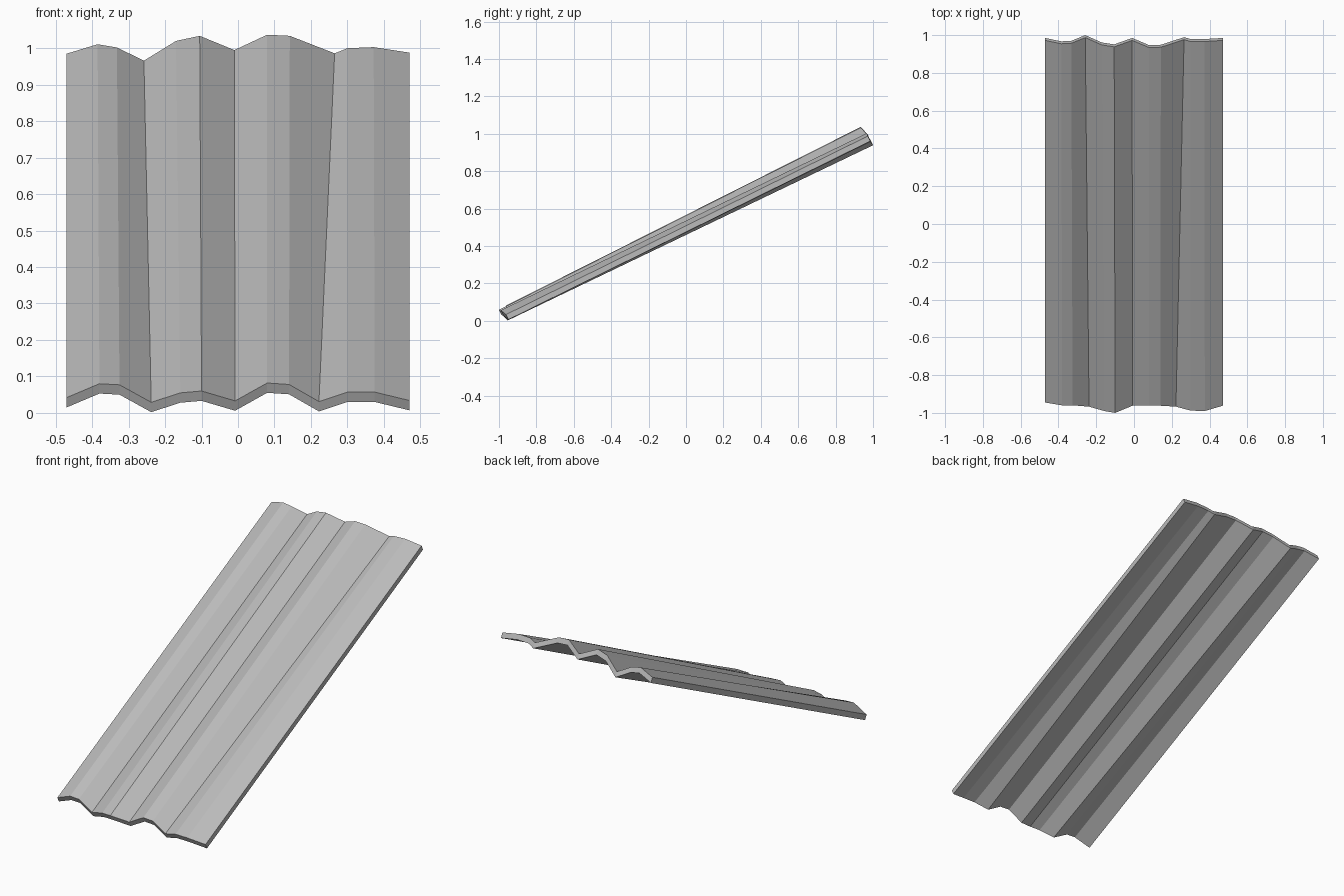
import bpy
import bmesh
from mathutils import Vector

cube = bpy.data.objects.get("Cube")
if cube:
    bpy.data.objects.remove(cube)

# Plain grey sheet material
grey = bpy.data.materials.new("sheet_grey")
grey.use_nodes = True
colour = (0.5, 0.5, 0.5, 1)
grey.diffuse_color = colour
grey.node_tree.nodes["Principled BSDF"].inputs["Base Color"].default_value = colour

# Upper surface along the low front edge and the raised back edge
front_edge = [(-.47, -.945, .042), (-.38, -.96, .08), (-.325, -.96, .077),
              (-.238, -.967, .029), (-.158, -.99, .055), (-.1, -1, .06),
              (-.008, -.962, .033), (.08, -.962, .082), (.14, -.962, .078),
              (.222, -.967, .031), (.3, -.988, .057), (.375, -.99, .057),
              (.47, -.962, .034)]
back_edge = [(-.47, .972, .985), (-.385, .954, 1.011), (-.332, .957, 1.002),
             (-.258, .987, .966), (-.17, .948, 1.02), (-.105, .938, 1.034),
             (-.01, .972, .995), (.08, .934, 1.037), (.142, .936, 1.034),
             (.265, .976, .986), (.3, .966, 1), (.372, .966, 1.003),
             (.47, .972, .988)]
thickness = Vector((0, .013, -.027))


def add_row(bm, points, offset):
    return [bm.verts.new(Vector(p) + offset) for p in points]


def bridge(bm, a, b):
    for i in range(len(a) - 1):
        bm.faces.new((a[i], a[i + 1], b[i + 1], b[i]))


# Corrugated sheet: loft both skins, then close the rim
bm = bmesh.new()
top_front = add_row(bm, front_edge, Vector())
top_back = add_row(bm, back_edge, Vector())
low_front = add_row(bm, front_edge, thickness)
low_back = add_row(bm, back_edge, thickness)
bridge(bm, top_front, top_back)
bridge(bm, low_back, low_front)
bridge(bm, low_front, top_front)
bridge(bm, top_back, low_back)
for i in (0, -1):
    bm.faces.new((top_front[i], top_back[i], low_back[i], low_front[i]))
bmesh.ops.recalc_face_normals(bm, faces=bm.faces)

mesh = bpy.data.meshes.new("corrugated_sheet")
bm.to_mesh(mesh)
bm.free()
mesh.materials.append(grey)
sheet = bpy.data.objects.new("corrugated_sheet", mesh)
bpy.context.collection.objects.link(sheet)
